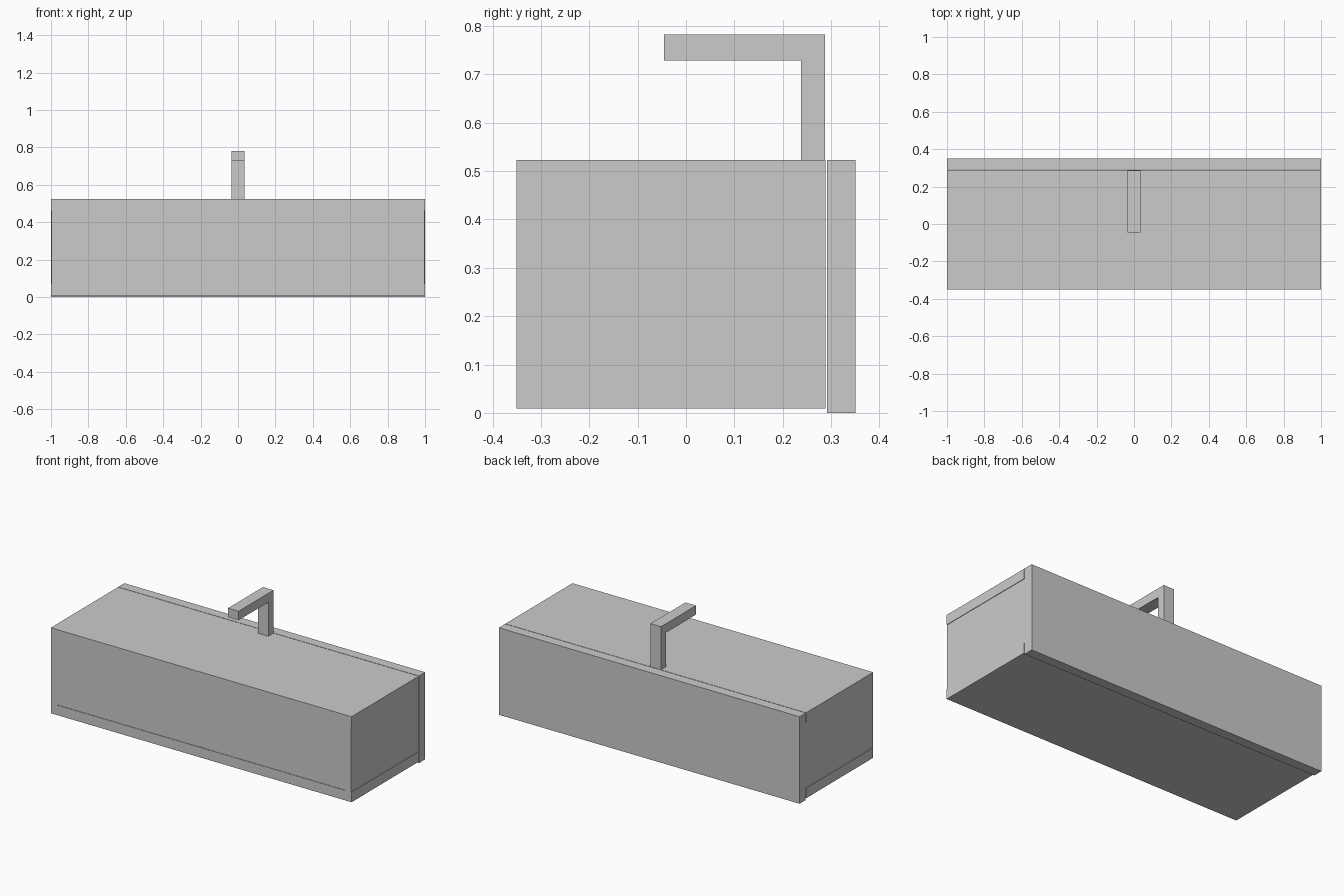
import bpy

if "Cube" in bpy.data.objects:
    bpy.data.objects.remove(bpy.data.objects["Cube"])


def box(name, x, y, z):
    """Axis-aligned box from (min, max) pairs."""
    bpy.ops.mesh.primitive_cube_add(size=1, location=[(a + b) / 2 for a, b in (x, y, z)])
    ob = bpy.context.object
    ob.name = name
    ob.scale = [b - a for a, b in (x, y, z)]
    bpy.ops.object.transform_apply(location=False, rotation=False, scale=True)
    return ob


FRONT, REAR = -0.35, 0.288      # cabinet depth range
Z0, Z1, SLAB = 0.009, 0.523, 0.06
MID = (Z0 + SLAB, Z1 - SLAB)    # height range between the slabs
STEP = 0.003                    # how far the panels sit behind the slabs

# Bottom and top slabs
box("bottom_slab", (-1, 1), (FRONT, REAR), (Z0, MID[0]))
box("worktop", (-1, 1), (FRONT, REAR), (MID[1], Z1))

# Side panels, doors and central divider between the slabs
for side, s in (("left", -1), ("right", 1)):
    outer, inner = s * (1 - STEP), s * 0.96
    box(side + "_side_panel", sorted((outer, inner)), (FRONT, REAR), MID)
    box(side + "_door", sorted((s * 0.96, s * 0.018)), (FRONT + STEP, FRONT + 0.04), MID)
box("central_divider", (-0.018, 0.018), (FRONT + 2 * STEP, REAR), MID)
box("cabinet_back", (-0.96, 0.96), (REAR - 0.04, REAR), MID)

# Rear slab, separated by a thin gap
box("rear_panel", (-1, 1), (0.291, 0.35), (0, Z1))

# Tap: upright and spout
box("tap_post", (-0.035, 0.035), (0.238, 0.287), (Z1, 0.728))
box("tap_spout", (-0.035, 0.035), (-0.045, 0.287), (0.728, 0.782))
